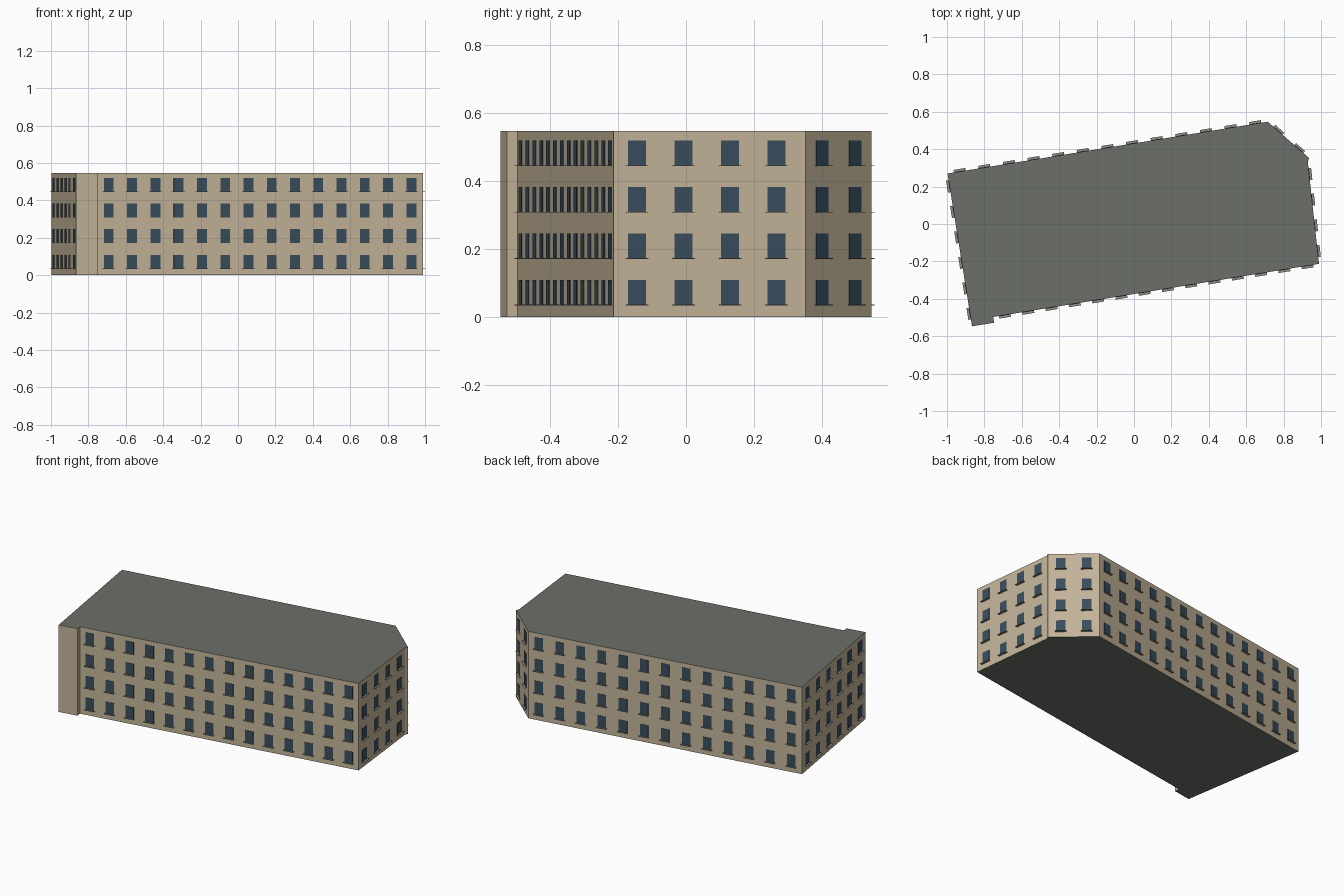
import bpy, bmesh
from mathutils import Vector

if "Cube" in bpy.data.objects:
    bpy.data.objects.remove(bpy.data.objects["Cube"])

H = 0.547            # building height
FLOORS = 4
PITCH = H / FLOORS
WIN_W, WIN_H, WIN_Z = 0.053, 0.073, 0.036
SILL_W, SILL_D, SILL_T = 0.064, 0.014, 0.002

# Footprint, counter-clockwise, with the window count of the wall starting there
PLAN = [
    ((-0.997, 0.270), 6),    # left wall
    ((-0.866, -0.547), 0),   # corner pier
    ((-0.748, -0.528), 0),
    ((-0.753, -0.497), 14),  # front wall
    ((0.989, -0.213), 4),    # right wall
    ((0.929, 0.335), 0),     # small jog
    ((0.937, 0.352), 2),     # chamfered corner
    ((0.715, 0.547), 13),    # back wall
]


def material(name, rgb):
    m = bpy.data.materials.new(name)
    m.diffuse_color = (*rgb, 1)
    m.use_nodes = True
    m.node_tree.nodes["Principled BSDF"].inputs["Base Color"].default_value = m.diffuse_color
    return m


def finish(bm, name, *mats):
    mesh = bpy.data.meshes.new(name)
    bm.to_mesh(mesh)
    bm.free()
    for m in mats:
        mesh.materials.append(m)
    obj = bpy.data.objects.new(name, mesh)
    bpy.context.collection.objects.link(obj)
    return obj


def box(bm, mid, along, out, width, depth, z0, z1):
    """Box lying against a wall, centred on mid and sticking out by depth."""
    a, o = along * width / 2, out * depth
    base = [mid - a, mid - a + o, mid + a + o, mid + a]
    low = [bm.verts.new((p.x, p.y, z0)) for p in base]
    top = [bm.verts.new((p.x, p.y, z1)) for p in base]
    bm.faces.new(low[::-1])
    bm.faces.new(top)
    for i in range(4):
        j = (i + 1) % 4
        bm.faces.new((low[i], low[j], top[j], top[i]))


wall_mat = material("wall_stone", (0.55, 0.46, 0.32))
roof_mat = material("roof_grey", (0.15, 0.16, 0.14))
glass_mat = material("window_glass", (0.04, 0.075, 0.11))
sill_mat = material("sill_grey", (0.28, 0.27, 0.24))

# Building block: extruded footprint with grey roof and underside
bm = bmesh.new()
low = [bm.verts.new((*p, 0)) for p, _ in PLAN]
top = [bm.verts.new((*p, H)) for p, _ in PLAN]
bm.faces.new(low[::-1]).material_index = 1
bm.faces.new(top).material_index = 1
for i in range(len(PLAN)):
    j = (i + 1) % len(PLAN)
    bm.faces.new((low[i], low[j], top[j], top[i]))
finish(bm, "building_block", wall_mat, roof_mat)

# Windows and sills, evenly spaced along each wall
panes, sills = bmesh.new(), bmesh.new()
for i, (start, count) in enumerate(PLAN):
    p = Vector(start)
    q = Vector(PLAN[(i + 1) % len(PLAN)][0])
    along = (q - p).normalized()
    out = Vector((along.y, -along.x))
    for k in range(count):
        mid = p.lerp(q, (k + 0.5) / count)
        for f in range(FLOORS):
            z = WIN_Z + f * PITCH
            box(panes, mid, along, out, WIN_W, 0.002, z, z + WIN_H)
            box(sills, mid, along, out, SILL_W, SILL_D, z - SILL_T, z)
for b in (panes, sills):
    bmesh.ops.recalc_face_normals(b, faces=b.faces)
finish(panes, "windows", glass_mat)
finish(sills, "window_sills", sill_mat)
